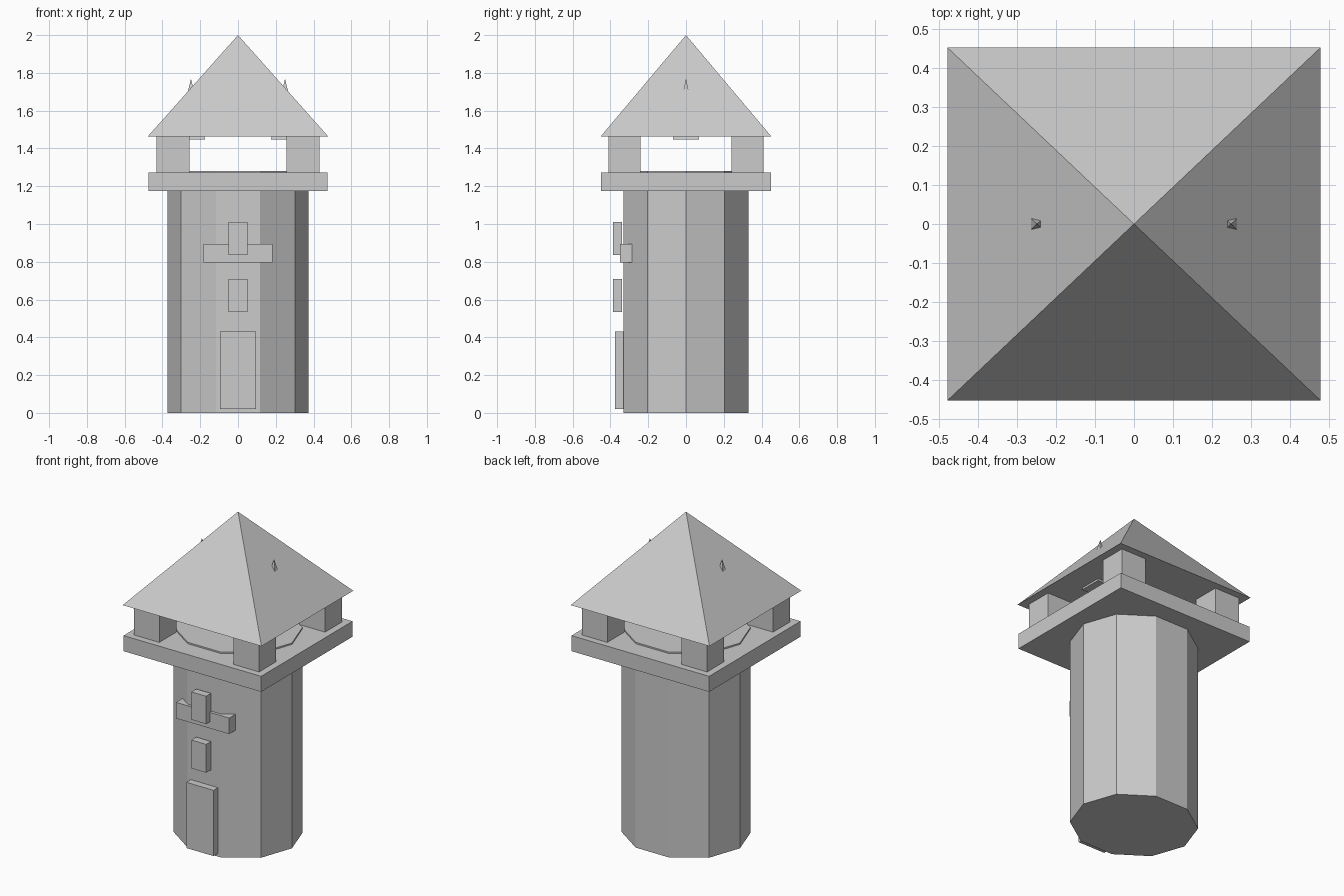
import bpy, bmesh, math
from mathutils import Matrix, Vector

if "Cube" in bpy.data.objects:
    bpy.data.objects.remove(bpy.data.objects["Cube"])

grey = bpy.data.materials.new("stone grey")
grey.diffuse_color = (0.6, 0.6, 0.6, 1)
grey.use_nodes = True
grey.node_tree.nodes["Principled BSDF"].inputs["Base Color"].default_value = grey.diffuse_color


def finish(name, bm):
    bmesh.ops.recalc_face_normals(bm, faces=bm.faces)
    me = bpy.data.meshes.new(name)
    bm.to_mesh(me)
    bm.free()
    me.materials.append(grey)
    ob = bpy.data.objects.new(name, me)
    bpy.context.collection.objects.link(ob)
    return ob


def box(name, x, y, z):
    """Box from (min, max) ranges on each axis."""
    bm = bmesh.new()
    bmesh.ops.create_cube(bm, size=1)
    lo, hi = (Vector(p) for p in zip(x, y, z))
    size = hi - lo
    bm.transform(Matrix.Translation((lo + hi) / 2) @ Matrix.Diagonal((*size, 1)))
    return finish(name, bm)


def pyramid(name, cx, hx, hy, z0, z1):
    """Closed pyramid with a rectangular base."""
    bm = bmesh.new()
    base = [bm.verts.new((cx + sx * hx, sy * hy, z0))
            for sx, sy in ((-1, -1), (1, -1), (1, 1), (-1, 1))]
    tip = bm.verts.new((cx, 0, z1))
    bm.faces.new(base)
    for i in range(4):
        bm.faces.new((base[i], base[(i + 1) % 4], tip))
    return finish(name, bm)


# Ten-sided tower shaft, slightly oval, poking just through the platform
bm = bmesh.new()
ring = [bm.verts.new((0.373 * math.cos(math.tau * i / 10),
                      0.348 * math.sin(math.tau * i / 10), 0)) for i in range(10)]
floor = bm.faces.new(ring)
top = bmesh.ops.extrude_face_region(bm, geom=[floor], use_keep_orig=True)["geom"]
bmesh.ops.translate(bm, vec=(0, 0, 1.281),
                    verts=[v for v in top if isinstance(v, bmesh.types.BMVert)])
finish("tower_shaft", bm)

# Platform, corner posts and roof
box("platform", (-0.475, 0.475), (-0.45, 0.45), (1.175, 1.272))
for sx, side in ((-1, "left"), (1, "right")):
    for sy, end in ((-1, "front"), (1, "back")):
        box(f"post_{end}_{side}", sorted((sx * 0.257, sx * 0.432)),
            sorted((sy * 0.241, sy * 0.409)), (1.27, 1.465))
    # Spike pushing up through the roof slope
    pyramid(f"roof_spike_{side}", sx * 0.249, 0.075, 0.07, 1.447, 1.77)
pyramid("roof", 0, 0.479, 0.453, 1.462, 2.0)

# Front details
box("door", (-0.094, 0.094), (-0.375, -0.32), (0.02, 0.43))
box("lower_window", (-0.051, 0.051), (-0.387, -0.339), (0.533, 0.71))
box("upper_window", (-0.051, 0.051), (-0.387, -0.339), (0.837, 1.01))
box("balcony_bar", (-0.183, 0.183), (-0.349, -0.286), (0.795, 0.895))
